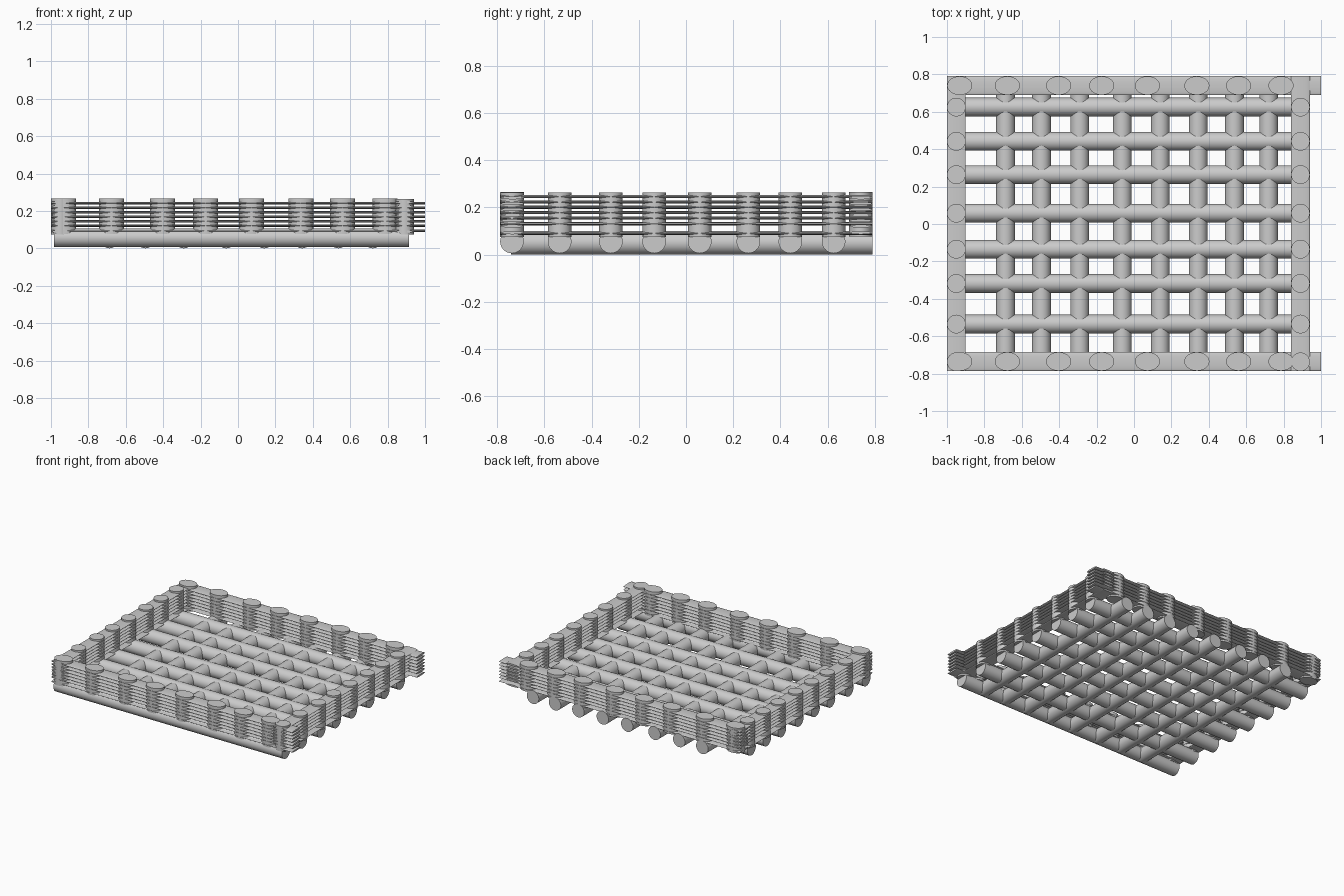
import bpy
from mathutils import Matrix, Vector

if "Cube" in bpy.data.objects:
    bpy.data.objects.remove(bpy.data.objects["Cube"])

def rod(name, start, end, r_side, r_up):
    """Elliptical cylinder between two points along one axis."""
    a, b = Vector(start), Vector(end)
    bpy.ops.mesh.primitive_cylinder_add(vertices=32, radius=1, depth=(b - a).length)
    o = bpy.context.object
    o.name = o.data.name = name
    # local cylinder axis z -> rod direction; the other two axes get the radii
    d = (b - a).normalized()
    up = Vector((0, 0, 1)) if abs(d.z) < 0.5 else Vector((0, 1, 0))
    side = up.cross(d)
    m = Matrix((side * r_side, up * r_up, d)).transposed().to_4x4()
    m.translation = (a + b) / 2
    o.data.transform(m)
    bpy.ops.object.shade_smooth_by_angle()
    return o

X_ROD_Y = [-0.737, -0.535, -0.318, -0.135, 0.058, 0.264, 0.442, 0.625]
Y_ROD_X = [-0.687, -0.495, -0.29, -0.063, 0.14, 0.343, 0.537, 0.72]
POST_X = [-0.932, -0.677, -0.403, -0.173, 0.072, 0.336, 0.559, 0.786]
FRONT_Y, BACK_Y, LEFT_X, RIGHT_X = -0.735, 0.74, -0.95, 0.89

# Base lattice
for y in X_ROD_Y:
    rod("base_long_rod", (-0.983, y, 0.056), (0.915, y, 0.056), 0.05, 0.05)
for x in Y_ROD_X:
    rod("base_cross_rod", (x, -0.74, 0.05), (x, 0.79, 0.05), 0.05, 0.05)

# Upright posts
for y in (FRONT_Y, BACK_Y):
    for x in POST_X:
        rod("wall_post", (x, y, 0.077), (x, y, 0.265), 0.067, 0.05)
for x in (LEFT_X, RIGHT_X):
    for y in X_ROD_Y:
        rod("side_post", (x, y, 0.075), (x, y, 0.264), 0.05, 0.05)

# Flattened wall strips
for z in (0.093, 0.121, 0.144, 0.168, 0.192, 0.217, 0.241):
    for y in (FRONT_Y, BACK_Y):
        rod("wall_strip", (-1, y, z), (1, y, z), 0.05, 0.0065)
for z in (0.09, 0.131, 0.155, 0.178, 0.201, 0.223, 0.246):
    for x in (LEFT_X, RIGHT_X):
        rod("side_strip", (x, -0.785, z), (x, 0.79, z), 0.05, 0.0065)
